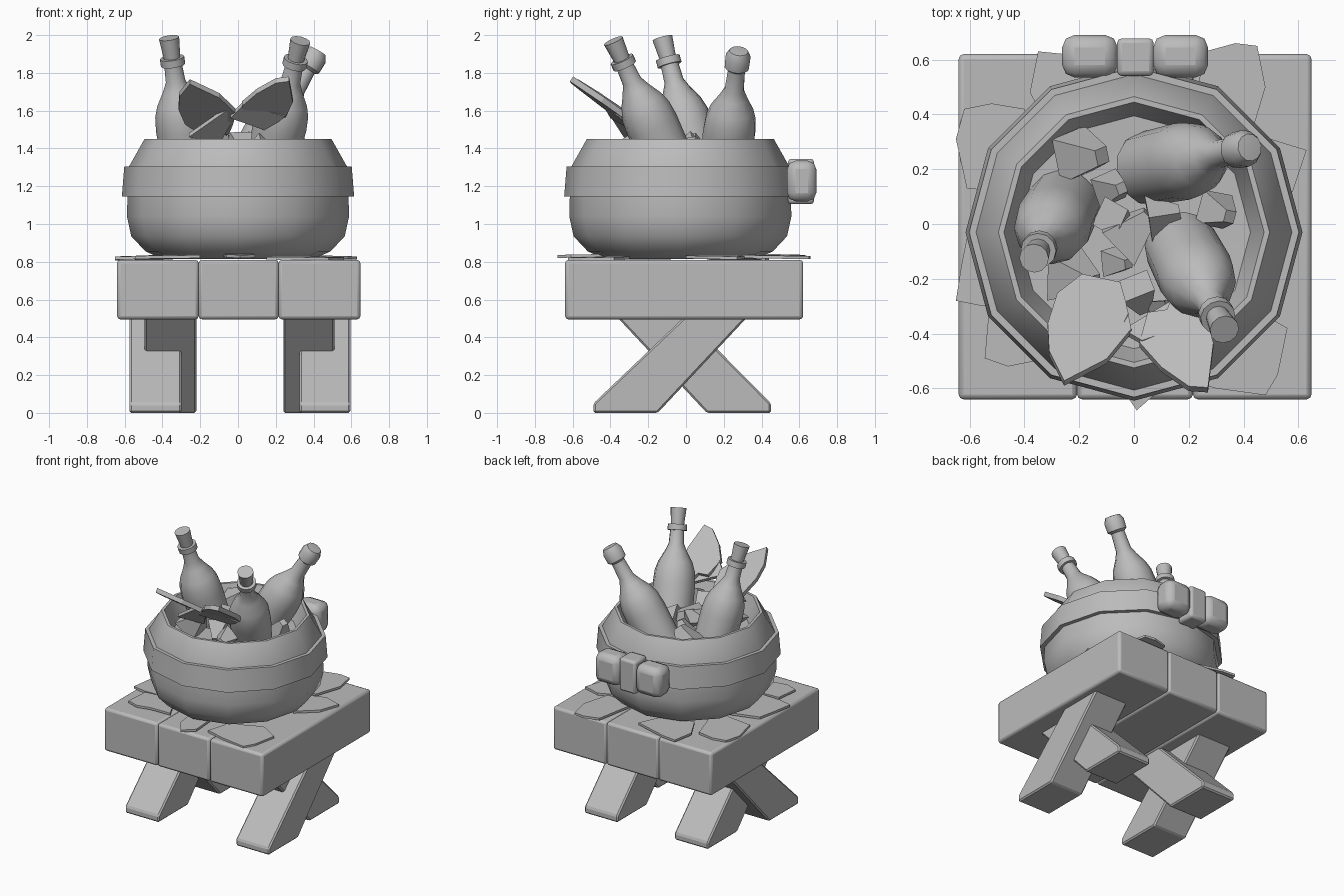
import bpy, bmesh, math, random
from mathutils import Vector, Matrix, Euler

if "Cube" in bpy.data.objects:
    bpy.data.objects.remove(bpy.data.objects["Cube"], do_unlink=True)
random.seed(4)

mat = bpy.data.materials.new("plain grey")
mat.use_nodes = True
GREY = (0.5, 0.5, 0.5, 1)
mat.diffuse_color = GREY
next(n for n in mat.node_tree.nodes if n.type == 'BSDF_PRINCIPLED').inputs["Base Color"].default_value = GREY


def finish(bm, name, bevel=0.0, segments=2, smooth=None):
    bmesh.ops.recalc_face_normals(bm, faces=bm.faces)
    me = bpy.data.meshes.new(name)
    bm.to_mesh(me)
    bm.free()
    me.materials.append(mat)
    ob = bpy.data.objects.new(name, me)
    bpy.context.collection.objects.link(ob)
    if bevel:
        m = ob.modifiers.new("Bevel", 'BEVEL')
        m.width, m.segments = bevel, segments
    if smooth:
        bpy.ops.object.select_all(action='DESELECT')
        ob.select_set(True)
        bpy.context.view_layer.objects.active = ob
        bpy.ops.object.shade_smooth_by_angle(angle=math.radians(smooth))
    return ob


def box(name, lo, hi, bevel, segments=2):
    bm = bmesh.new()
    lo, hi = Vector(lo), Vector(hi)
    size = hi - lo
    bmesh.ops.create_cube(bm, size=1, matrix=Matrix.Translation((lo + hi) / 2) @ Matrix.Diagonal((*size, 1)))
    return finish(bm, name, bevel, segments, 40)


def prism(name, points, offset, bevel=0.0):
    """Extrude a flat outline of 3D points along an offset."""
    bm = bmesh.new()
    face = bm.faces.new([bm.verts.new(p) for p in points])
    ext = bmesh.ops.extrude_face_region(bm, geom=[face])
    bmesh.ops.translate(bm, vec=offset, verts=[v for v in ext["geom"] if isinstance(v, bmesh.types.BMVert)])
    return finish(bm, name, bevel, 1)


def lathe(name, profile, sides, matrix, smooth=40):
    """Revolve (radius, height) points; radius 0 closes an end."""
    bm = bmesh.new()
    rings = []
    for r, z in profile:
        n = sides if r else 1
        rings.append([bm.verts.new(matrix @ Vector((r * math.cos(2 * math.pi * i / n), r * math.sin(2 * math.pi * i / n), z)))
                      for i in range(n)])
    for a, b in zip(rings, rings[1:]):
        for i in range(sides):
            j = (i + 1) % sides
            quad = [a[i % len(a)], a[j % len(a)], b[j % len(b)], b[i % len(b)]]
            bm.faces.new(list(dict.fromkeys(quad)))
    return finish(bm, name, smooth=smooth)


# Table top planks
for name, x0, x1 in (("right", -0.64, -0.208), ("middle", -0.208, 0.215), ("left", 0.215, 0.648)):
    box(name + "_plank", (x0, -0.64, 0.495), (x1, 0.62, 0.81), 0.018)

# Crossed legs: side outline in y, z, extruded along x
rising = [(-0.49, 0), (-0.15, 0), (0.365, 0.55), (0.035, 0.55), (-0.49, 0.05)]
falling = [(0.45, 0), (0.11, 0), (-0.405, 0.55), (-0.045, 0.55), (0.45, 0.05)]
for name, outline, x0, x1 in (("right_front_leg", rising, -0.575, -0.30), ("left_front_leg", rising, 0.325, 0.595),
                              ("right_back_leg", falling, -0.495, -0.22), ("left_back_leg", falling, 0.24, 0.51)):
    prism(name, [(x0, y, z) for y, z in outline], (x1 - x0, 0, 0), 0.01)

# Bowl with a raised band, and its filling
at_bowl = Matrix.Translation((0, -0.03, 0))
lathe("bowl", [(0, 0.815), (0.40, 0.815), (0.49, 0.855), (0.565, 0.935), (0.588, 1.04), (0.585, 1.15),
               (0.585, 1.29), (0.495, 1.45), (0.475, 1.45), (0.425, 1.3), (0, 1.28)], 12, at_bowl)
lathe("bowl_band", [(0.56, 1.145), (0.615, 1.145), (0.602, 1.305), (0.56, 1.305)], 12, at_bowl)

# Bow on the back
for name, x0, x1 in (("right_bow_loop", -0.262, -0.06), ("left_bow_loop", 0.07, 0.27)):
    box(name, (x0, 0.535, 1.12), (x1, 0.69, 1.335), 0.045)
box("bow_knot", (-0.062, 0.54, 1.105), (0.072, 0.678, 1.345), 0.018)

# Leaves lying under the bowl
flat_leaves = [
    [(-.65, .31), (-.62, .42), (-.52, .44), (-.40, .42), (-.3, .1), (-.61, .13)],
    [(-.63, -.15), (-.65, -.28), (-.55, -.30), (-.3, -.3), (-.3, .1), (-.6, 0)],
    [(-.53, -.32), (-.545, -.49), (-.46, -.52), (-.36, -.5), (-.2, -.5), (-.3, -.3)],
    [(.09, -.61), (.01, -.68), (-.06, -.58), (-.08, -.4), (.08, -.4)],
    [(.15, -.56), (.3, -.6), (.48, -.625), (.525, -.55), (.56, -.38), (.42, -.3), (.2, -.4)],
    [(.63, .27), (.58, .12), (.45, .0), (.35, .25), (.5, .31)],
    [(.26, .63), (.37, .66), (.45, .65), (.48, .5), (.42, .3), (.2, .35)],
    [(-.38, .48), (-.35, .63), (-.25, .62), (0, .55), (-.1, .35), (-.3, .33)]]
for i, outline in enumerate(flat_leaves):
    z = 0.808 + 0.004 * (i % 4)
    # Outer tips stay low while the inner part lifts slightly towards the bowl
    prism("flat_leaf_%d" % (i + 1), [(x, y, z + 0.02 * (0.7 - math.hypot(x, y))) for x, y in outline], (0, 0, 0.016))

# Bottles: axis from the mouth downward
glass = [(0, -0.75), (0.135, -0.75), (0.142, -0.5), (0.135, -0.42), (0.115, -0.36), (0.075, -0.29), (0.052, -0.24)]
corked = glass + [(0.047, -0.15), (0.065, -0.15), (0.065, -0.11), (0.044, -0.11), (0.054, 0), (0, 0)]
capped = glass + [(0.046, -0.12), (0.066, -0.105), (0.068, -0.04), (0.05, -0.005), (0, 0)]
for name, profile, top, axis in (("right_bottle", corked, (-.365, -.125, 1.985), (-.15, -.27, 1)),
                                 ("left_front_bottle", corked, (.33, -.385, 1.97), (.24, -.46, 1)),
                                 ("left_back_bottle", capped, (.425, .28, 1.92), (.58, .12, 1))):
    rot = Vector(axis).to_track_quat('Z', 'Y').to_matrix().to_4x4()
    lathe(name, profile, 12, Matrix.Translation(top) @ rot)

# Tilted leaves leaning over the front rim
leaf_a = [(-.255, -.59), (-.31, -.48), (-.315, -.38), (-.28, -.27), (-.19, -.2), (-.05, -.23), (-.03, -.3),
          (-.01, -.40), (-.1, -.51)]
leaf_b = [(.27, -.615), (.2, -.61), (.1, -.54), (.02, -.45), (.05, -.34), (.12, -.33), (.15, -.26), (.25, -.33), (.29, -.45)]
for name, outline, tilt in (("right_tilted_leaf", leaf_a, -.12), ("left_tilted_leaf", leaf_b, .08)):
    prism(name, [(x, y, 1.735 - 0.68 * (y + 0.6) + tilt * (x - math.copysign(.15, x))) for x, y in outline],
          (0, 0.018, 0.026))
# Small folded leaves below them
for name, pts in (("right_small_leaf", [(-.26, -.33, 1.46), (-.06, -.42, 1.6), (-.02, -.34, 1.56), (-.1, -.25, 1.42)]),
                  ("left_small_leaf", [(-.04, -.40, 1.56), (.03, -.44, 1.63), (.25, -.36, 1.57), (.16, -.28, 1.49)])):
    prism(name, pts, (0, 0.015, 0.02))

# Angular ice chunks between the bottles
chunks = [(-.17, .25, .12), (-.07, .13, .08), (-.2, -.2, .12), (.11, .03, .09), (.32, .04, .09), (-.05, -.14, .07),
          (.02, -.27, .09), (.0, -.02, .12), (-.06, .02, .08), (.12, -.33, .08)]
for i, (x, y, s) in enumerate(chunks):
    bm = bmesh.new()
    spin = Euler([random.uniform(0, 3) for _ in range(3)]).to_matrix().to_4x4()
    bmesh.ops.create_cone(bm, cap_ends=True, segments=4, radius1=s, radius2=s * 0.35, depth=s * 1.3,
                          matrix=Matrix.Translation((x, y, 1.40)) @ spin)
    finish(bm, "ice_chunk_%d" % (i + 1))
